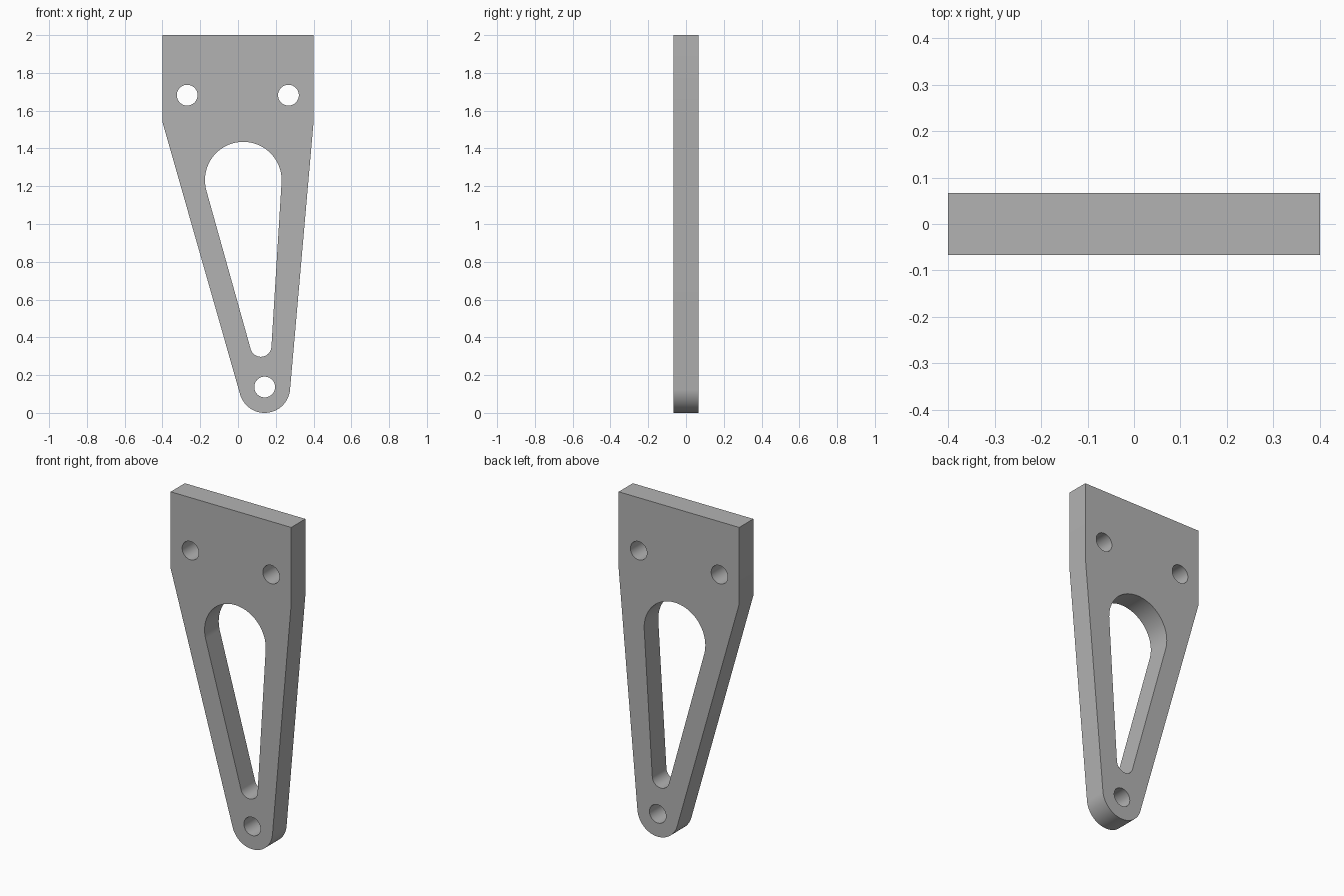
import bpy
import bmesh
from math import cos, sin, tau, radians
from mathutils import Vector
from mathutils.geometry import convex_hull_2d

cube = bpy.data.objects.get("Cube")
if cube:
    bpy.data.objects.remove(cube, do_unlink=True)

HALF_THICKNESS = 0.067


def circle(x, z, radius, count=72):
    return [Vector((x + radius * cos(tau * i / count), z + radius * sin(tau * i / count)))
            for i in range(count)]


def wrap(points):
    """Tight loop around the points, giving straight tangents between arcs."""
    return [points[i] for i in convex_hull_2d(points)]


# Plate outline: square top tapering to a rounded, offset foot
corners = [Vector(p) for p in ((-0.4, 2), (0.4, 2), (0.4, 1.54), (-0.4, 1.54))]
outline = wrap(corners + circle(0.141, 0.135, 0.135))

# Openings: tapered slot, two upper bolt holes and the foot hole
slot = wrap(circle(0.028, 1.232, 0.203) + circle(0.121, 0.353, 0.056))
holes = [circle(x, z, 0.055, 48) for x, z in ((-0.269, 1.682), (0.267, 1.682), (0.141, 0.137))]

# Fill the profile and extrude it through the thickness
bm = bmesh.new()
for loop in [outline, slot] + holes:
    verts = [bm.verts.new((p.x, -HALF_THICKNESS, p.y)) for p in loop]
    for a, b in zip(verts, verts[1:] + verts[:1]):
        bm.edges.new((a, b))
bmesh.ops.triangle_fill(bm, edges=bm.edges[:], use_beauty=True, normal=(0, -1, 0))
result = bmesh.ops.extrude_face_region(bm, geom=bm.faces[:], use_keep_orig=True)
moved = [g for g in result["geom"] if isinstance(g, bmesh.types.BMVert)]
bmesh.ops.translate(bm, verts=moved, vec=(0, 2 * HALF_THICKNESS, 0))
bmesh.ops.recalc_face_normals(bm, faces=bm.faces[:])
mesh = bpy.data.meshes.new("bracket_plate")
bm.to_mesh(mesh)
bm.free()

plate = bpy.data.objects.new("bracket_plate", mesh)
bpy.context.collection.objects.link(plate)

# Plain grey finish
grey = bpy.data.materials.new("plain_grey")
grey.use_nodes = True
colour = (0.45, 0.45, 0.45, 1)
grey.diffuse_color = colour
grey.node_tree.nodes["Principled BSDF"].inputs["Base Color"].default_value = colour
mesh.materials.append(grey)

# Smooth arcs with crisp rims and flat straight sides
bpy.ops.object.select_all(action="DESELECT")
plate.select_set(True)
bpy.context.view_layer.objects.active = plate
bpy.ops.object.shade_smooth_by_angle(angle=radians(30))
weighted = plate.modifiers.new("flat_sides", "WEIGHTED_NORMAL")
weighted.keep_sharp = True
